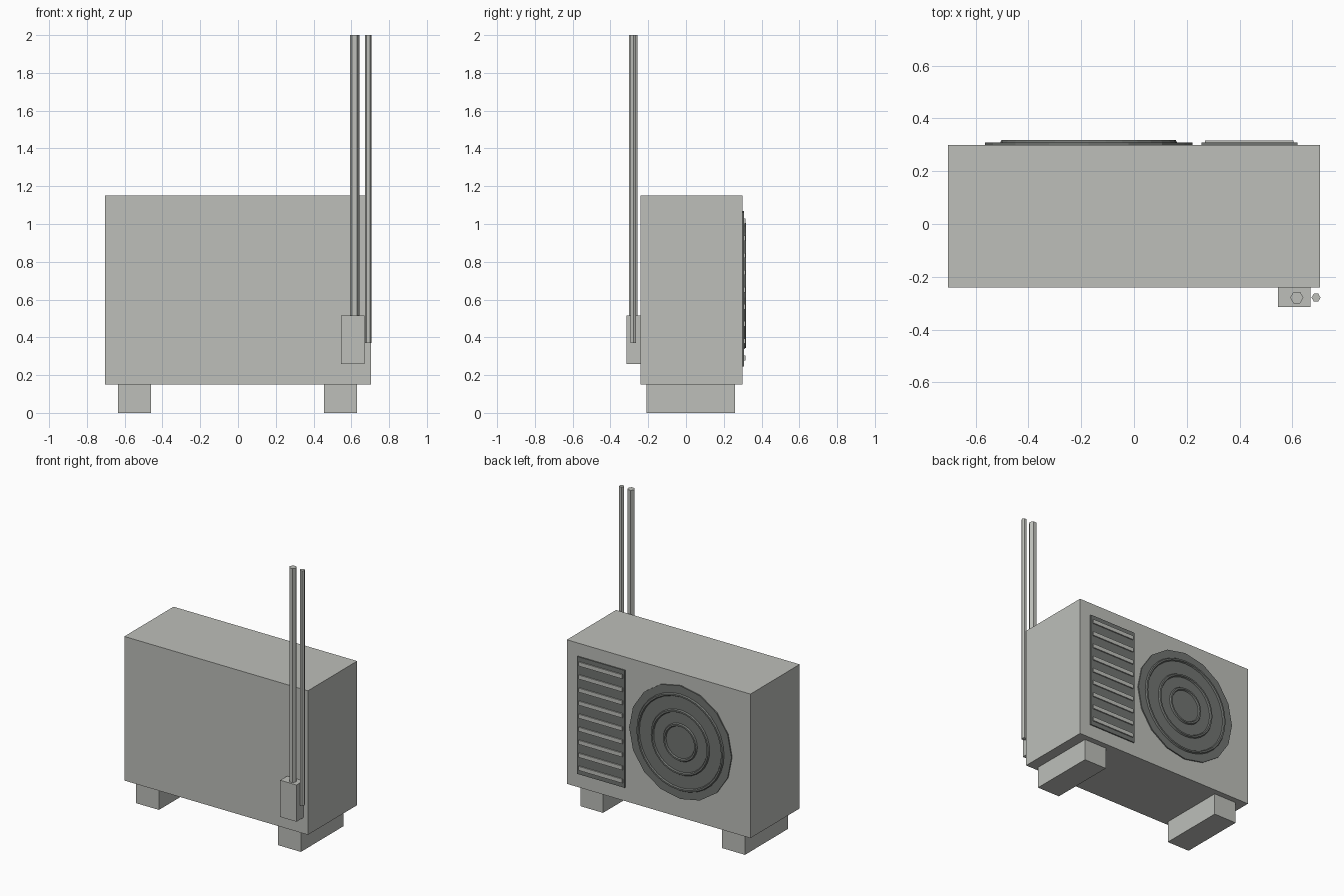
import bpy
import math

cube = bpy.data.objects.get("Cube")
if cube:
    bpy.data.objects.remove(cube, do_unlink=True)


def material(name, rgb):
    mat = bpy.data.materials.new(name)
    mat.use_nodes = True
    mat.diffuse_color = (*rgb, 1)
    mat.node_tree.nodes["Principled BSDF"].inputs["Base Color"].default_value = (*rgb, 1)
    return mat


casing = material("light grey casing", (0.51, 0.52, 0.49))
dark = material("dark grey grille", (0.165, 0.175, 0.165))


def finish(name, mat):
    obj = bpy.context.object
    obj.name = name
    obj.data.materials.append(mat)
    return obj


def box(name, mat, x, y, z):
    """Box from (low, high) pairs on each axis."""
    spans = (x, y, z)
    bpy.ops.mesh.primitive_cube_add(size=1, location=[(a + b) / 2 for a, b in spans])
    obj = finish(name, mat)
    size = [b - a for a, b in spans]
    for v in obj.data.vertices:
        v.co = [c * s for c, s in zip(v.co, size)]
    return obj


def pipe(name, x, radius, bottom):
    """Upright hexagonal pipe with corners facing sideways."""
    bpy.ops.mesh.primitive_cylinder_add(
        vertices=6, radius=radius, depth=2 - bottom,
        location=(x, -0.279, (2 + bottom) / 2), rotation=(0, 0, math.pi / 2))
    finish(name, casing)


# Casing and feet
BACK = 0.30
box("casing", casing, (-0.705, 0.705), (-0.24, BACK), (0.15, 1.15))
box("right_foot", casing, (-0.635, -0.46), (-0.21, 0.26), (0, 0.15))
box("left_foot", casing, (0.455, 0.63), (-0.21, 0.26), (0, 0.15))

# Valve box and the two pipes rising from it
box("valve_box", casing, (0.545, 0.67), (-0.315, -0.24), (0.26, 0.515))
pipe("thick_pipe", 0.617, 0.025, 0.51)
pipe("thin_pipe", 0.69, 0.017, 0.37)

# Fan disc with concentric guard rings
fan_x, fan_z = -0.172, 0.675
bpy.ops.mesh.primitive_cylinder_add(
    vertices=16, radius=0.393, depth=0.016,
    location=(fan_x, BACK, fan_z), rotation=(math.pi / 2, 0, 0))
finish("fan_disc", dark)
for i, radius in enumerate((0.325, 0.215, 0.12)):
    bpy.ops.mesh.primitive_torus_add(
        major_radius=radius, minor_radius=0.011, major_segments=32, minor_segments=6,
        location=(fan_x, BACK + 0.008, fan_z), rotation=(math.pi / 2, 0, 0))
    finish(f"fan_guard_ring_{i + 1}", dark)

# Vent panel with evenly spaced slats
low, high, count = 0.245, 1.06, 9
box("vent_panel", dark, (0.255, 0.62), (BACK - 0.008, BACK + 0.008), (low, high))
step = (high - low) / count
for i in range(count):
    z = low + step * (i + 0.5)
    box(f"vent_slat_{i + 1}", casing, (0.27, 0.605), (BACK, BACK + 0.016),
        (z - 0.014, z + 0.014))
